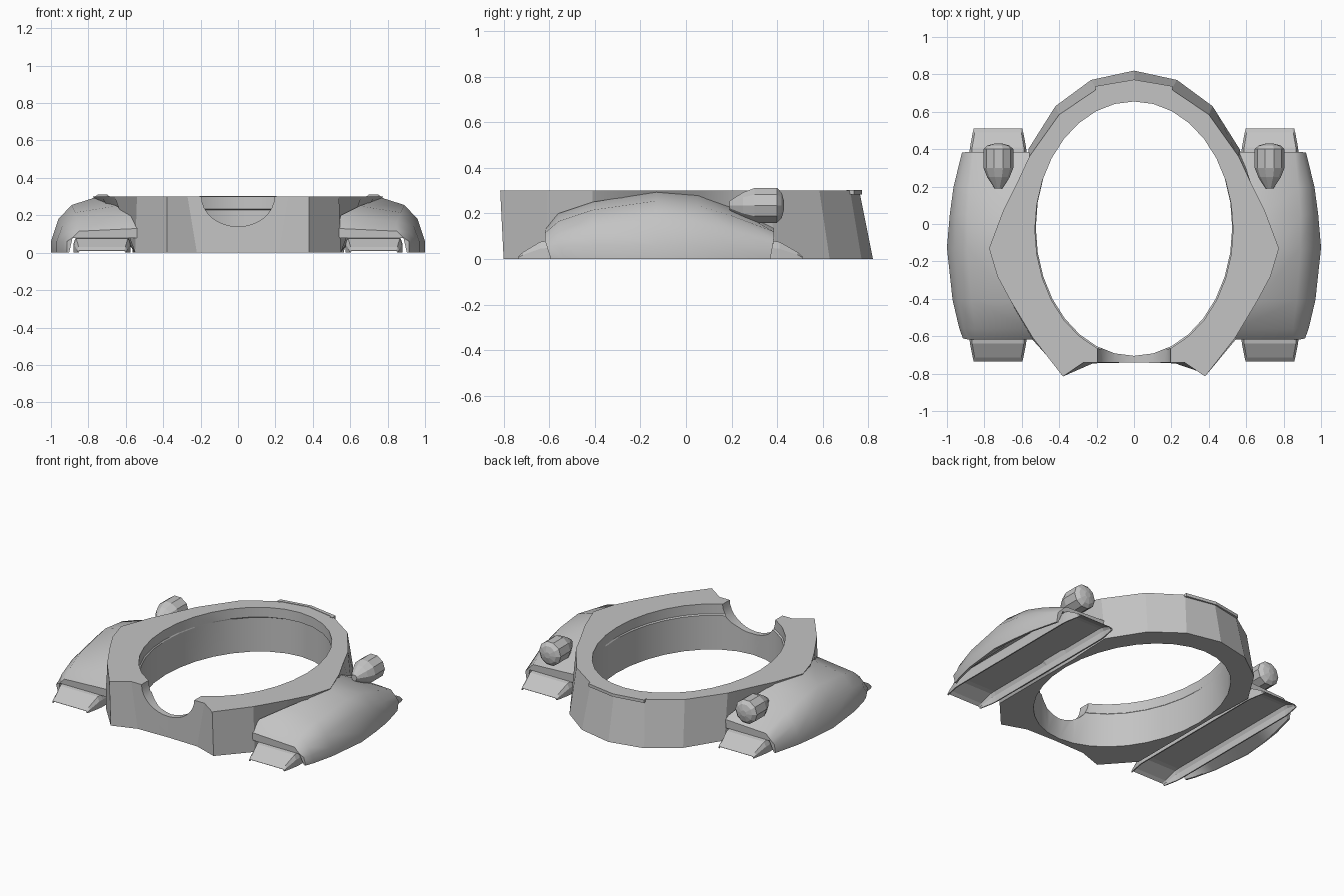
import bpy, bmesh, math

cube = bpy.data.objects.get("Cube")
if cube:
    bpy.data.objects.remove(cube, do_unlink=True)

grey = bpy.data.materials.new("mid grey")
grey.use_nodes = True
grey.diffuse_color = (0.55, 0.55, 0.55, 1)
grey.node_tree.nodes["Principled BSDF"].inputs["Base Color"].default_value = (0.55, 0.55, 0.55, 1)


def loft(name, sections):
    """Join matching rings of points into a closed solid."""
    bm = bmesh.new()
    rings = [[bm.verts.new(p) for p in s] for s in sections]
    for a, b in zip(rings, rings[1:]):
        for i in range(len(a)):
            j = (i + 1) % len(a)
            bm.faces.new((a[i], a[j], b[j], b[i]))
    bm.faces.new(rings[0][::-1])
    bm.faces.new(rings[-1])
    bmesh.ops.recalc_face_normals(bm, faces=bm.faces)
    mesh = bpy.data.meshes.new(name)
    bm.to_mesh(mesh)
    bm.free()
    mesh.materials.append(grey)
    obj = bpy.data.objects.new(name, mesh)
    bpy.context.collection.objects.link(obj)
    return obj


def activate(obj):
    bpy.ops.object.select_all(action='DESELECT')
    obj.select_set(True)
    bpy.context.view_layer.objects.active = obj


def smooth(obj, degrees):
    activate(obj)
    bpy.ops.object.shade_smooth_by_angle(angle=math.radians(degrees))


def cut(obj, cutter):
    activate(obj)
    mod = obj.modifiers.new("cut", 'BOOLEAN')
    mod.operation, mod.solver, mod.object = 'DIFFERENCE', 'EXACT', cutter
    bpy.ops.object.modifier_apply(modifier=mod.name)
    bpy.data.objects.remove(cutter, do_unlink=True)


def mirrored(half, z):
    """Half outline from back to front, completed across x = 0."""
    other = [(-x, y) for x, y in half[::-1] if x > 0]
    return [(x, y, z) for x, y in half + other]


def ellipse(rx, ry, cy, z, n=32):
    turn = [math.tau * i / n for i in range(n)]
    return [(rx * math.cos(t), cy + ry * math.sin(t), z) for t in turn]


# Main ring: tapered outline with an oval opening and a front notch
top = [(0, .76), (.2, .72), (.4, .585), (.56, .36), (.625, .22), (.7, .07), (.775, -.13),
       (.73, -.28), (.66, -.41), (.54, -.61), (.38, -.815), (.27, -.74), (0, -.74)]
base = [(0, .82), (.23, .77), (.42, .63), (.565, .4), (.56, .24), (.55, .08), (.55, -.13),
        (.55, -.28), (.55, -.41), (.55, -.61), (.38, -.8), (.22, -.745), (0, -.74)]
ring = loft("main_ring", [mirrored(base, 0), mirrored(top, .3)])
cut(ring, loft("opening_cutter", [ellipse(.525, .687, -.018, -.05),
                                  ellipse(.525, .687, -.018, .228),
                                  ellipse(.53, .684, -.029, .235),
                                  ellipse(.53, .684, -.029, .35)]))
notch = [[(x, y, .3 + z) for x, z, _ in ellipse(.195, .16, 0, 0)] for y in (-.9, -.5)]
cut(ring, loft("notch_cutter", notch))
smooth(ring, 15)

# Thin chevron strip on the rear rim
strip = [(0, .772), (.205, .737), (.205, .705), (.185, .705), (.185, .715), (0, .75)]
loft("rear_rim_strip", [mirrored(strip, z) for z in (.283, .303)])

# Pod stations: y, inner x, inner z, shoulder x, shoulder z, side x, side z, outer x
stations = [
    (-.618, .53, .13, .85, .115, .885, .08, .915),
    (-.56, .55, .2, .85, .165, .91, .11, .935),
    (-.41, .65, .25, .87, .215, .94, .14, .97),
    (-.13, .77, .293, .89, .255, .96, .18, 1.0),
    (.05, .69, .28, .89, .235, .955, .16, .985),
    (.2, .62, .225, .88, .19, .94, .13, .965),
    (.385, .55, .135, .86, .12, .895, .085, .92),
]
# Lug strip profile: y, z, half width
lug = [(-.735, .012, .13), (-.715, .03, .135), (-.64, .075, .15), (-.61, .08, .153),
       (.38, .08, .153), (.41, .075, .15), (.49, .03, .135), (.51, .012, .13)]
# Hollow cross-section of the lug strip, open underneath: width and height factors
channel = [(-1, 0), (-1, .6), (-.92, 1), (.92, 1), (1, .6), (1, 0),
           (.95, 0), (.95, .55), (.88, .85), (-.88, .85), (-.95, .55), (-.95, 0)]
# Knob profile: y, radius
knob = [(.19, .02), (.25, .06), (.3, .08), (.4, .08), (.42, .058), (.43, .02)]

for side, s in (("left", 1), ("right", -1)):
    # Hollow side fairing over the lugs, its ends leaning inwards at the foot
    pod = loft(side + "_side_pod", [
        [(s * x, y * (.96 + .04 * min(1, z / .08)), z) for x, z in (
            (xi, .078), (xi, zi), (xs, zs), (xm, zm), (xo, .06), (xo, 0),
            (xo - .012, 0), (.885, .078))]
        for y, xi, zi, xs, zs, xm, zm, xo in stations])
    smooth(pod, 45)

    # Lug strip running under the fairing, sticking out at both ends
    loft(side + "_lug_strip", [
        [(s * (.727 + w * k), y, h * v) for k, v in channel] for y, h, w in lug])

    # Pointed knob at the rear of the fairing
    loft(side + "_knob", [
        [(s * .725 + x, y, .235 + z) for x, z, _ in ellipse(r, r, 0, 0, 10)]
        for y, r in knob])
